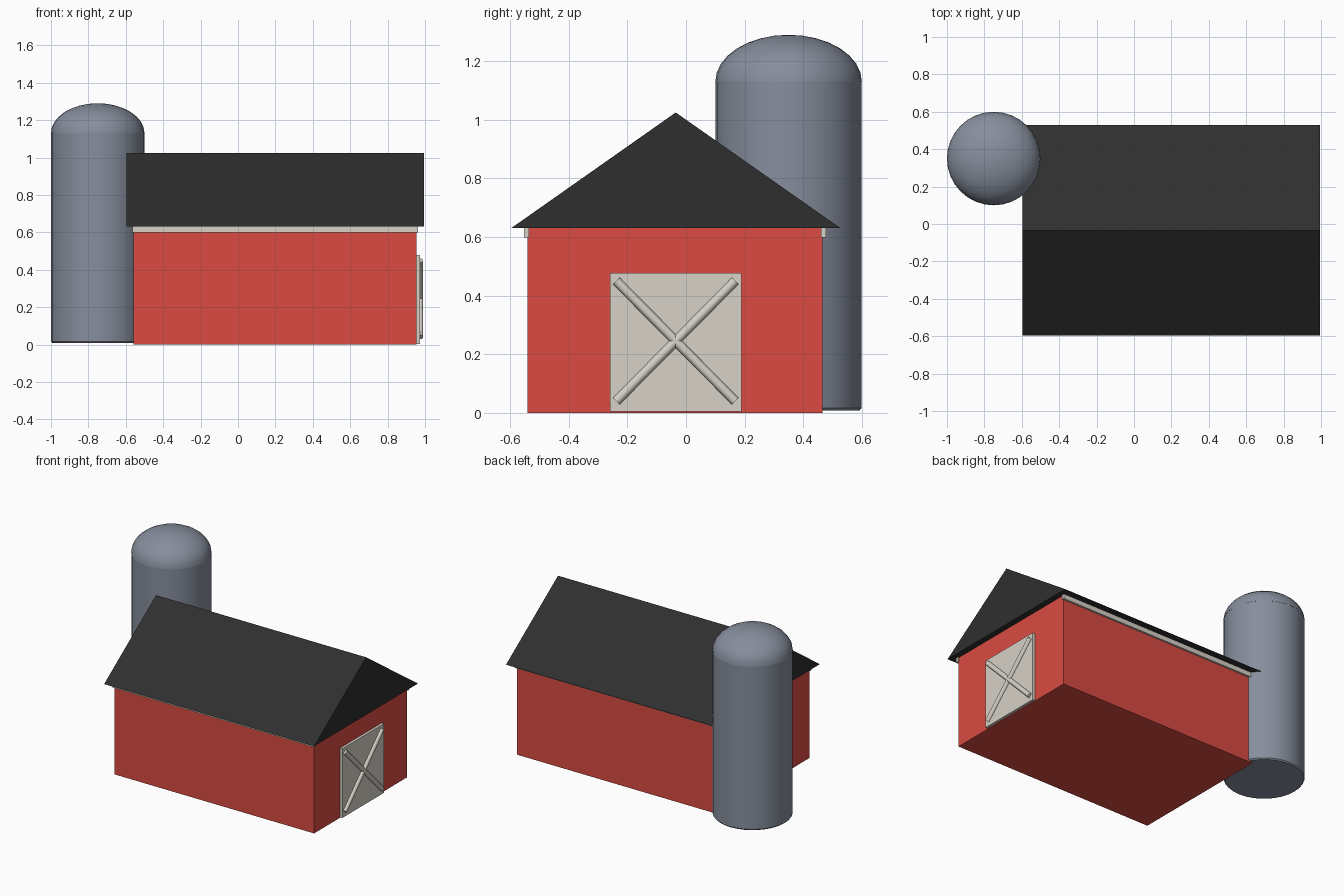
import bpy, bmesh, math
from mathutils import Matrix, Vector

if "Cube" in bpy.data.objects:
    bpy.data.objects.remove(bpy.data.objects["Cube"])


def material(name, r, g, b):
    m = bpy.data.materials.new(name)
    m.diffuse_color = (r, g, b, 1)
    m.use_nodes = True
    m.node_tree.nodes["Principled BSDF"].inputs["Base Color"].default_value = m.diffuse_color
    return m


RED = material("barn red", 0.70, 0.07, 0.055)
BLACK = material("roof black", 0.028, 0.028, 0.028)
CREAM = material("trim cream", 0.68, 0.64, 0.57)
SLATE = material("silo slate", 0.24, 0.27, 0.335)


def finish(name, bm, mat, smooth=False):
    bmesh.ops.recalc_face_normals(bm, faces=bm.faces)
    mesh = bpy.data.meshes.new(name)
    bm.to_mesh(mesh)
    bm.free()
    mesh.materials.append(mat)
    ob = bpy.data.objects.new(name, mesh)
    bpy.context.collection.objects.link(ob)
    if smooth:
        bpy.ops.object.select_all(action='DESELECT')
        ob.select_set(True)
        bpy.context.view_layer.objects.active = ob
        bpy.ops.object.shade_smooth_by_angle(angle=math.radians(40))
    return ob


def box(name, x, y, z, mat):
    bm = bmesh.new()
    size = Vector((x[1] - x[0], y[1] - y[0], z[1] - z[0]))
    mid = Vector((x[0] + x[1], y[0] + y[1], z[0] + z[1])) / 2
    bmesh.ops.create_cube(bm, size=1, matrix=Matrix.Translation(mid) @ Matrix.Diagonal(size.to_4d()))
    return finish(name, bm, mat)


# Barn body
box("barn_walls", (-0.56, 0.955), (-0.54, 0.465), (0, 0.632), RED)

# Solid gable roof: triangle extruded along x
bm = bmesh.new()
tri = bm.faces.new([bm.verts.new((-0.597, y, z)) for y, z in ((-0.597, 0.63), (0.528, 0.63), (-0.035, 1.025))])
ext = bmesh.ops.extrude_face_region(bm, geom=[tri], use_keep_orig=True)
bmesh.ops.translate(bm, vec=(1.592, 0, 0), verts=[v for v in ext["geom"] if isinstance(v, bmesh.types.BMVert)])
finish("roof", bm, BLACK)

# Trim boards under both eaves
box("front_eave_trim", (-0.565, 0.963), (-0.553, -0.535), (0.598, 0.63), CREAM)
box("back_eave_trim", (-0.565, 0.963), (0.46, 0.478), (0.598, 0.63), CREAM)

# Barn door with crossed round braces
box("door", (0.95, 0.973), (-0.26, 0.19), (0.004, 0.478), CREAM)
for name, sign in (("brace_rising", 1), ("brace_falling", -1)):
    bm = bmesh.new()
    span = Vector((0, 0.405 * sign, 0.41))
    rot = span.to_track_quat('Z', 'Y').to_matrix().to_4x4()
    bmesh.ops.create_cone(bm, cap_ends=True, segments=12, radius1=0.016, radius2=0.016, depth=span.length,
                          matrix=Matrix.Translation((0.974, -0.035, 0.245)) @ rot)
    finish(name, bm, CREAM, smooth=True)

# Silo: one lathed profile, straight wall then a flattened dome
RINGS, SIDES = 8, 32
profile = [(0, 0.008), (0.242, 0.008), (0.249, 0.016), (0.249, 1.13)]
profile += [(0.25 * math.cos(a), 1.13 + 0.16 * math.sin(a))
            for a in (i * math.pi / 2 / RINGS for i in range(RINGS))]
profile.append((0, 1.29))
bm = bmesh.new()
verts = [bm.verts.new((-0.75 + r, 0.35, z)) for r, z in profile]
edges = [bm.edges.new(pair) for pair in zip(verts, verts[1:])]
bmesh.ops.spin(bm, geom=verts + edges, cent=(-0.75, 0.35, 0), axis=(0, 0, 1),
               angle=math.tau, steps=SIDES)
bmesh.ops.remove_doubles(bm, verts=bm.verts, dist=0.0005)
finish("silo", bm, SLATE, smooth=True)
